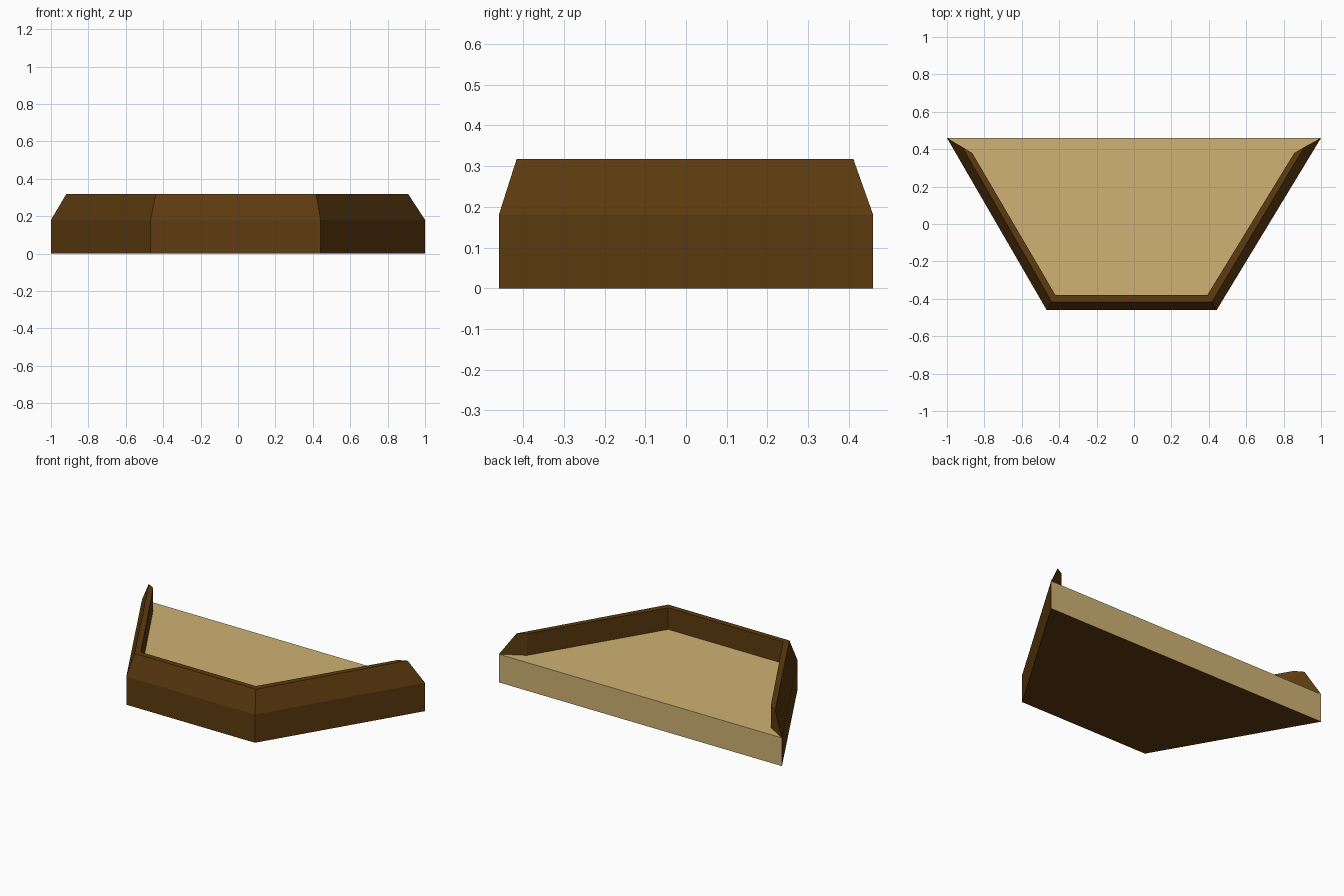
import bpy
import bmesh

if "Cube" in bpy.data.objects:
    bpy.data.objects.remove(bpy.data.objects["Cube"])

FLOOR_Z, RIM_Z = 0.18, 0.318


def flat_material(name, rgb):
    mat = bpy.data.materials.new(name)
    mat.diffuse_color = (*rgb, 1.0)
    mat.use_nodes = True
    mat.node_tree.nodes["Principled BSDF"].inputs["Base Color"].default_value = mat.diffuse_color
    return mat


brown = flat_material("dark brown wood", (0.112, 0.044, 0.005))
tan = flat_material("light tan wood", (0.62, 0.445, 0.175))

# Plan outlines, each running back left, front left, front right, back right
outer = [(-1.0, 0.46), (-0.467, -0.46), (0.442, -0.46), (1.0, 0.46)]
rim_outer = [(-0.918, 0.411), (-0.44, -0.416), (0.417, -0.416), (0.91, 0.411)]
rim_inner = [(-0.865, 0.38), (-0.42, -0.38), (0.392, -0.38), (0.857, 0.38)]

bm = bmesh.new()


def ring(outline, z):
    return [bm.verts.new((x, y, z)) for x, y in outline]


# Cross-section rings: bottom, lower wall top, rim outside, rim inside, floor
rings = [ring(outer, 0), ring(outer, FLOOR_Z), ring(rim_outer, RIM_Z),
         ring(rim_inner, RIM_Z), ring(rim_inner, FLOOR_Z)]

# Three-sided wall and rim, open at the back
for low, high in zip(rings, rings[1:]):
    for i in range(3):
        bm.faces.new((low[i], low[i + 1], high[i + 1], high[i]))

# Mitred wall ends
for i in (0, 3):
    bm.faces.new([r[i] for r in rings[1:]])

# Underside, then the light back edge and floor
bm.faces.new(rings[0])
back = bm.faces.new((rings[0][0], rings[1][0], rings[1][3], rings[0][3]))
floor = bm.faces.new([rings[1][0]] + rings[4] + [rings[1][3]])
for face in (back, floor):
    face.material_index = 1

bmesh.ops.recalc_face_normals(bm, faces=bm.faces)
mesh = bpy.data.meshes.new("rimmed_platform")
bm.to_mesh(mesh)
bm.free()
mesh.materials.append(brown)
mesh.materials.append(tan)
platform = bpy.data.objects.new("rimmed_platform", mesh)
bpy.context.collection.objects.link(platform)
